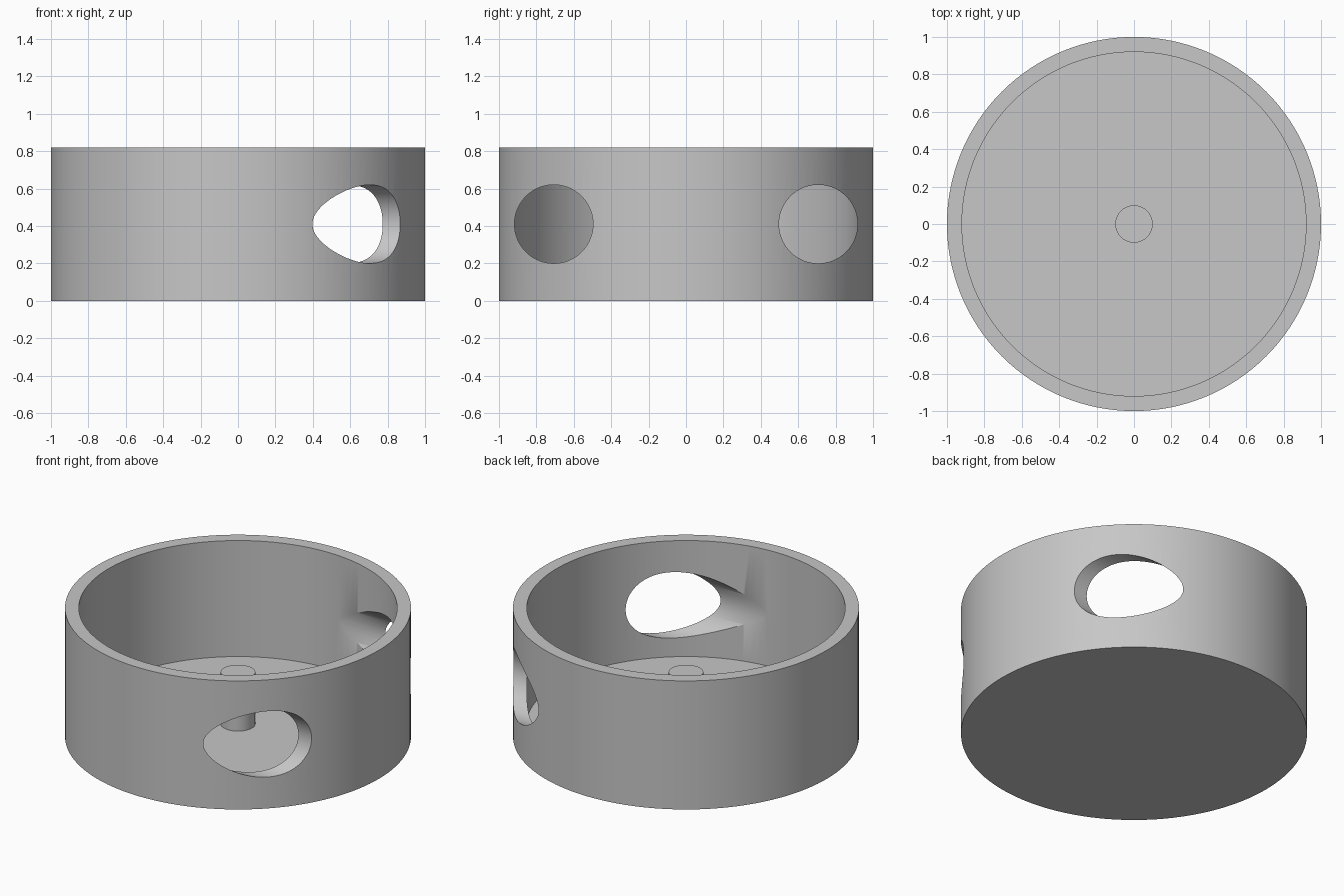
import bpy
import bmesh
import math

cube = bpy.data.objects.get("Cube")
if cube:
    bpy.data.objects.remove(cube, do_unlink=True)

HEIGHT, OUTER, INNER, FLOOR = 0.82, 1.0, 0.92, 0.08
HOLE_R, HOLE_Y = 0.21, math.sqrt(0.5)

grey = bpy.data.materials.new("plain grey")
grey.use_nodes = True
colour = (0.57, 0.57, 0.57, 1)
grey.diffuse_color = colour
grey.node_tree.nodes["Principled BSDF"].inputs["Base Color"].default_value = colour


def lathe(name, profile, segments):
    """Spin a radius/height profile around z into a closed solid."""
    bm = bmesh.new()
    verts = [bm.verts.new((r, 0, z)) for r, z in profile]
    edges = [bm.edges.new(pair) for pair in zip(verts, verts[1:])]
    bmesh.ops.spin(bm, geom=verts + edges, cent=(0, 0, 0), axis=(0, 0, 1),
                   angle=math.tau, steps=segments)
    bmesh.ops.remove_doubles(bm, verts=bm.verts, dist=0.0001)
    bmesh.ops.recalc_face_normals(bm, faces=bm.faces)
    mesh = bpy.data.meshes.new(name)
    bm.to_mesh(mesh)
    bm.free()
    mesh.materials.append(grey)
    obj = bpy.data.objects.new(name, mesh)
    bpy.context.collection.objects.link(obj)
    return obj


def activate(obj):
    bpy.ops.object.select_all(action="DESELECT")
    obj.select_set(True)
    bpy.context.view_layer.objects.active = obj


# Open round cup with a thick floor
cup = lathe("cup_body", [(0, 0), (OUTER, 0), (OUTER, HEIGHT), (INNER, HEIGHT),
                         (INNER, FLOOR), (0, FLOOR)], 128)

# Two round holes bored sideways through the left wall, front and back
for side in (-1, 1):
    bpy.ops.mesh.primitive_cylinder_add(
        vertices=96, radius=HOLE_R, depth=1.2,
        location=(0.6, side * HOLE_Y, HEIGHT / 2), rotation=(0, math.pi / 2, 0))
    cutter = bpy.context.object
    cutter.name = "hole_cutter"
    cutter.hide_render = True
    cutter.data.materials.append(grey)
    activate(cup)
    bore = cup.modifiers.new("bore", "BOOLEAN")
    bore.operation = "DIFFERENCE"
    bore.solver = "EXACT"
    bore.object = cutter
    bpy.ops.object.modifier_apply(modifier=bore.name)
    bpy.data.objects.remove(cutter, do_unlink=True)

# Short peg standing in the middle of the floor
peg = lathe("centre_peg", [(0, FLOOR - 0.02), (0.1, FLOOR - 0.02),
                           (0.1, HEIGHT / 2), (0, HEIGHT / 2)], 48)

for part in (cup, peg):
    activate(part)
    bpy.ops.object.shade_smooth_by_angle(angle=math.radians(30))
